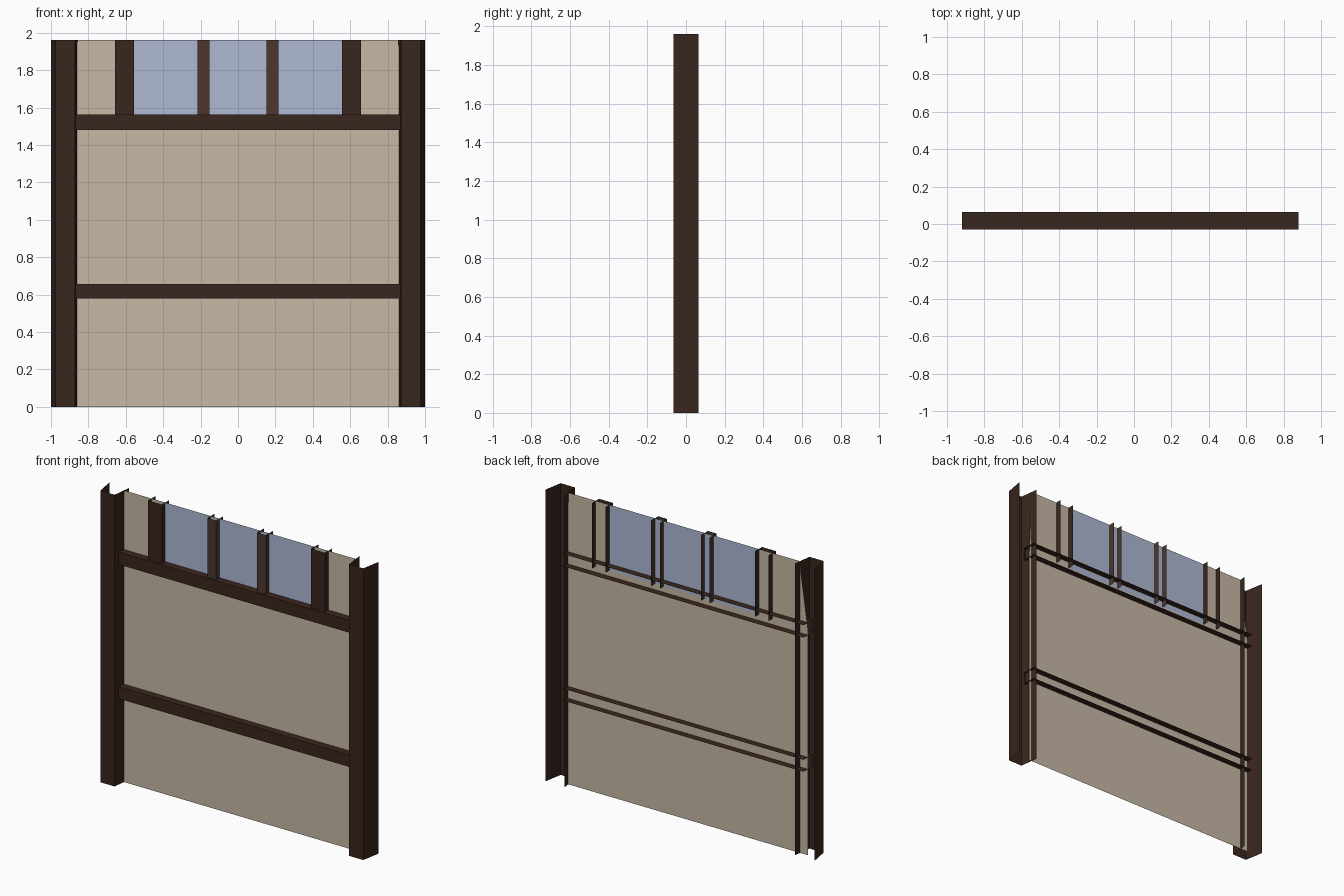
import bpy

if "Cube" in bpy.data.objects:
    bpy.data.objects.remove(bpy.data.objects["Cube"])

TOP = 1.96
BACK = 0.065
PANEL_Y = 0.02


def material(name, rgb):
    m = bpy.data.materials.new(name)
    m.diffuse_color = (*rgb, 1)
    m.use_nodes = True
    m.node_tree.nodes["Principled BSDF"].inputs["Base Color"].default_value = m.diffuse_color
    return m


dark = material("dark_wood", (0.042, 0.019, 0.013))
light = material("lighter_wood", (0.075, 0.038, 0.026))
plaster = material("plaster", (0.57, 0.48, 0.38))
glass = material("glass", (0.42, 0.48, 0.65))


def make(name, verts, faces, mat, mirror=False):
    me = bpy.data.meshes.new(name)
    me.from_pydata(verts, [], faces)
    me.materials.append(mat)
    ob = bpy.data.objects.new(name, me)
    bpy.context.collection.objects.link(ob)
    if mirror:
        ob.modifiers.new("mirror", 'MIRROR').use_mirror_merge = False
    return ob


STRIPS = [(i, i + 1, i + 5, i + 4) for i in range(3)]


def upright(name, section, z0, z1, mat):
    """Open-backed channel standing between two heights, mirrored in x."""
    make(name, [(x, y, z) for z in (z0, z1) for x, y in section], STRIPS, mat, True)


def rail(name, z0, z1):
    """Open-backed horizontal channel with open ends."""
    section = [(BACK, z1), (-0.03, z1), (-0.03, z0), (BACK, z0)]
    make(name, [(x, y, z) for x in (-0.92, 0.88) for y, z in section],
         [f[::-1] for f in STRIPS], dark)


def sheet(name, outline, mat):
    """Flat panel facing the front."""
    make(name, [(x, PANEL_Y, z) for x, z in outline], [range(len(outline))], mat)


# Tapered corner posts
upright("post", [(-1, BACK), (-0.977, -BACK), (-0.872, -BACK), (-0.856, BACK)], 0, TOP, dark)

# Middle and upper rails
rail("middle_rail", 0.578, 0.658)
rail("upper_rail", 1.48, 1.563)

# Window frame uprights and glazing bars
for name, x0, x1, mat in (("window_frame", -0.657, -0.555, dark),
                          ("glazing_bar", -0.217, -0.152, light)):
    upright(name, [(x0, 0.06), (x0, -0.015), (x1, -0.015), (x1, 0.06)], 1.52, TOP, mat)

# Plaster infill with a notch for the window, and the glass
sill, jamb = 1.52, 0.56
sheet("wall_panel", [(-0.92, 0), (0.88, 0), (0.88, sill), (-0.92, sill)], plaster)
sheet("left_upper_panel", [(-0.92, sill), (-jamb, sill), (-jamb, TOP), (-0.858, TOP)], plaster)
sheet("right_upper_panel", [(jamb, sill), (0.88, sill), (0.858, TOP), (jamb, TOP)], plaster)
sheet("window_glass", [(-jamb, sill), (jamb, sill), (jamb, TOP), (-jamb, TOP)], glass)
